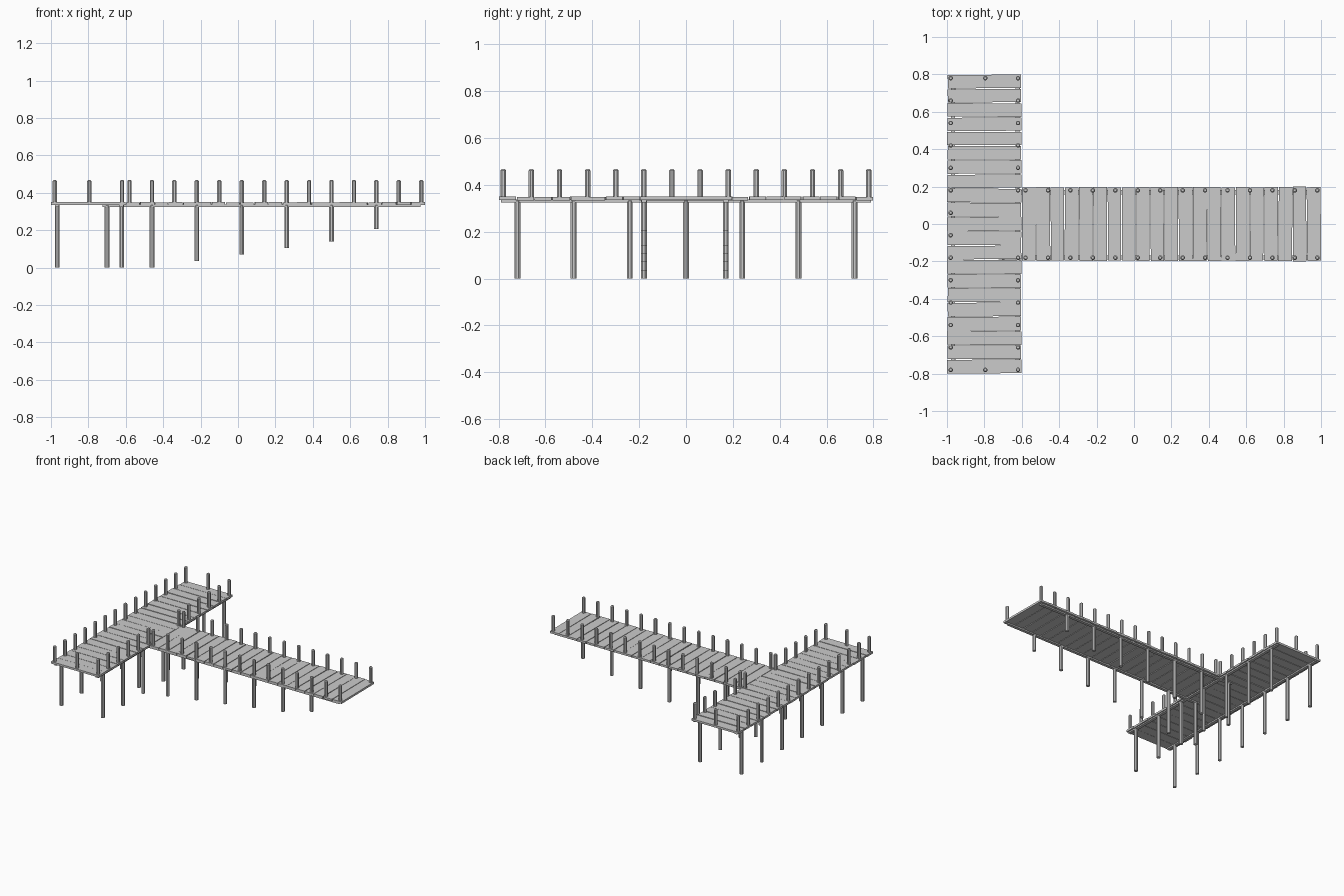
import bpy, bmesh, math, random
from mathutils import Matrix, Vector

if "Cube" in bpy.data.objects:
    bpy.data.objects.remove(bpy.data.objects["Cube"])

random.seed(4)


def finish(name, bm):
    bmesh.ops.recalc_face_normals(bm, faces=bm.faces)
    mesh = bpy.data.meshes.new(name)
    bm.to_mesh(mesh)
    bm.free()
    ob = bpy.data.objects.new(name, mesh)
    bpy.context.collection.objects.link(ob)
    return ob


def box(bm, centre, size, turn=0.0):
    m = (Matrix.Translation(centre) @ Matrix.Rotation(turn, 4, 'Z')
         @ Matrix.Diagonal((*size, 1)))
    bmesh.ops.create_cube(bm, size=1, matrix=m)


def post(bm, x, y, z0, z1, r):
    # eight-sided pole with a slightly chamfered top
    n, c = 8, 0.005
    rings = []
    for z, rad in ((z0, r), (z1 - c, r), (z1, r - c)):
        rings.append([bm.verts.new((x + rad * math.cos((i + .5) * math.tau / n),
                                    y + rad * math.sin((i + .5) * math.tau / n), z))
                      for i in range(n)])
    for a, b in zip(rings, rings[1:]):
        for i in range(n):
            j = (i + 1) % n
            bm.faces.new((a[i], a[j], b[j], b[i]))
    bm.faces.new(rings[0][::-1])
    bm.faces.new(rings[-1])


PLANKS = 21
PITCH = 1.6 / PLANKS


def planks(name, along_x):
    # slightly crooked boards laid side by side
    bm = bmesh.new()
    for i in range(PLANKS):
        s = -0.8 + (i + 0.5) * PITCH
        width = PITCH - random.uniform(0.002, 0.006)
        length = 0.395 + random.uniform(-0.004, 0.004)
        turn = random.uniform(-0.01, 0.01)
        z = 0.342 + random.uniform(-0.001, 0.001)
        if along_x:
            box(bm, (s + 0.2, 0, z), (width, length, 0.015), turn)
        else:
            box(bm, (-0.8, s, z), (length, width, 0.015), turn)
    return finish(name, bm)


planks("walkway_planks", True)
planks("cross_deck_planks", False)

# beams running under the boards
bm = bmesh.new()
for y in (-0.18, 0.17):
    box(bm, (0.125, y, 0.331), (1.70, 0.022, 0.012))
finish("walkway_beams", bm)
bm = bmesh.new()
for x in (-0.967, -0.622):
    box(bm, (x, 0, 0.331), (0.022, 1.58, 0.012))
finish("cross_deck_beams", bm)

# piles of the walkway, shorter toward the shore
bm = bmesh.new()
for i, z0 in enumerate((0, 0, 0.035, 0.07, 0.105, 0.14, 0.205)):
    for y in (-0.18, 0.17):
        post(bm, -0.70 + 0.24 * i, y, z0, 0.337, 0.0135)
finish("walkway_piles", bm)

# piles of the cross deck
bm = bmesh.new()
for i in range(7):
    for x in (-0.967, -0.622):
        post(bm, x, -0.72 + 0.24 * i, 0, 0.337, 0.0135)
finish("cross_deck_piles", bm)

# short posts along the walkway edges
bm = bmesh.new()
for i in range(14):
    for y in (-0.18, 0.18):
        post(bm, -0.58 + 0.12 * i, y, 0.335, 0.467, 0.0125)
finish("walkway_rail_posts", bm)

# short posts around the cross deck, open where the walkway joins
bm = bmesh.new()
for i in range(14):
    y = -0.78 + 0.12 * i
    post(bm, -0.98, y, 0.335, 0.467, 0.0125)
    if abs(y) > 0.1:
        post(bm, -0.62, y, 0.335, 0.467, 0.0125)
for y in (-0.78, 0.78):
    post(bm, -0.795, y, 0.335, 0.467, 0.0125)
finish("cross_deck_rail_posts", bm)
